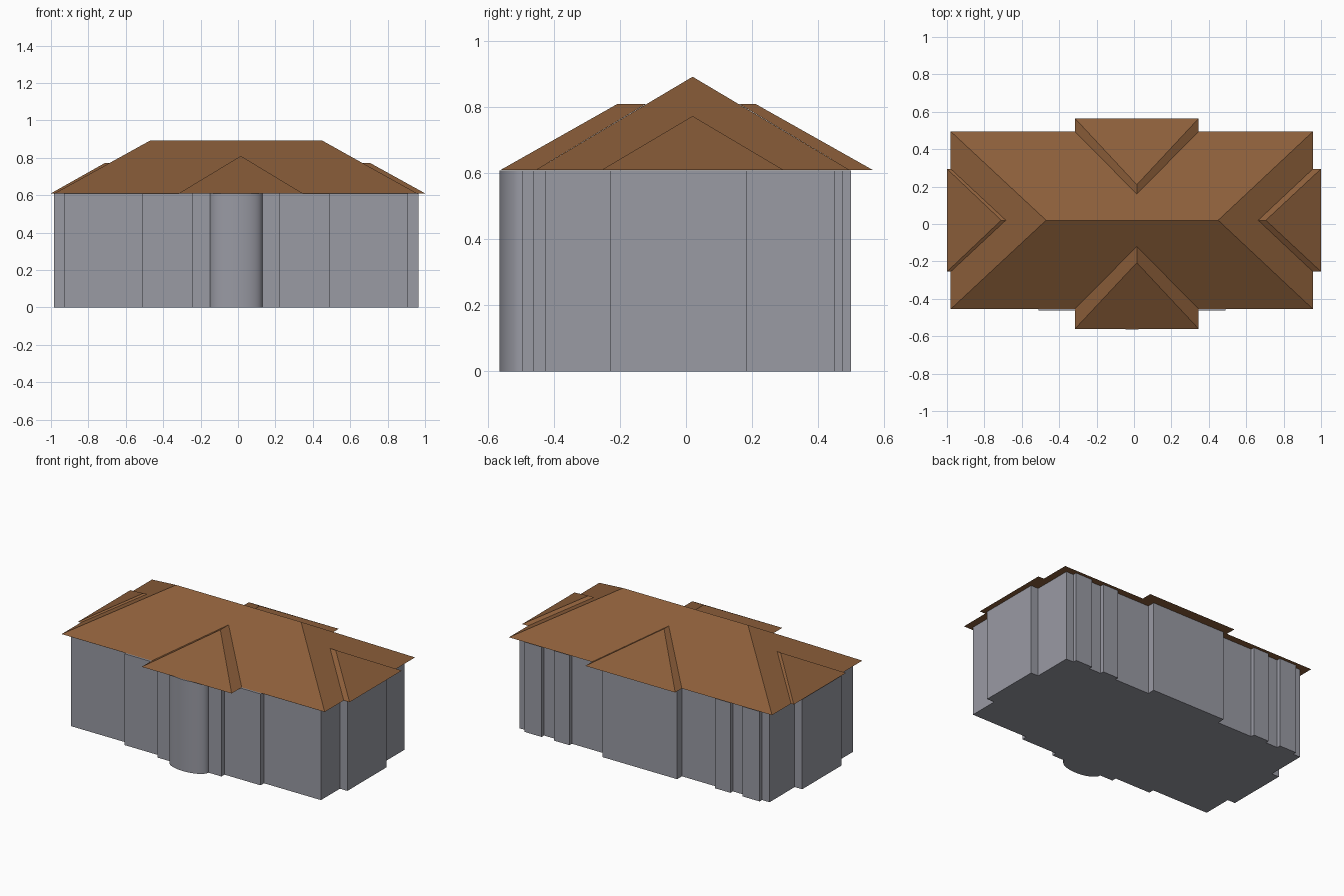
import bpy, bmesh, math

if "Cube" in bpy.data.objects:
    bpy.data.objects.remove(bpy.data.objects["Cube"])

EAVE, RIDGE = 0.61, 0.892      # roof heights
CX, CY = -0.01, 0.02           # plan centres of walls / ridge


def material(name, rgb):
    m = bpy.data.materials.new(name)
    m.diffuse_color = (*rgb, 1)
    m.use_nodes = True
    m.node_tree.nodes["Principled BSDF"].inputs["Base Color"].default_value = m.diffuse_color
    return m


WALL = material("grey_wall", (0.32, 0.325, 0.37))
ROOF = material("brown_roof", (0.26, 0.112, 0.042))


def make(name, verts, faces, mat):
    mesh = bpy.data.meshes.new(name)
    mesh.from_pydata(verts, [], faces)
    bm = bmesh.new()
    bm.from_mesh(mesh)
    bmesh.ops.recalc_face_normals(bm, faces=bm.faces)
    bm.to_mesh(mesh)
    bm.free()
    mesh.materials.append(mat)
    obj = bpy.data.objects.new(name, mesh)
    bpy.context.collection.objects.link(obj)
    return obj


def prism(name, outline, mat=WALL, top=EAVE - 0.002):
    n = len(outline)
    verts = [(x, y, z) for z in (0, top) for x, y in outline]
    sides = [(i, (i + 1) % n, n + (i + 1) % n, n + i) for i in range(n)]
    return make(name, verts, sides + [range(n), range(n, 2 * n)], mat)


# Walls: one stepped plan outline extruded up, from the front left corner
def right_half_front():
    # widths and depths of the stepped front and the elliptical bow
    bow = [(0.14 * math.sin(a), -0.495 - 0.07 * math.cos(a))
           for a in (math.pi / 2 * i / 16 for i in range(17))]
    return bow + [(0.235, -0.495), (0.235, -0.463), (0.50, -0.463), (0.50, -0.427),
                  (0.92, -0.427), (0.92, -0.228), (0.975, -0.228), (0.975, 0.185),
                  (0.92, 0.185), (0.92, 0.45)]


def right_half_back():
    pts = []
    for inner, outer in ((0.74, 0.865), (0.535, 0.65)):      # pilasters
        pts += [(outer, 0.45), (outer, 0.475), (inner, 0.475), (inner, 0.45)]
    return pts + [(0.275, 0.45), (0.275, 0.50)]              # centre bay


half = right_half_front() + right_half_back()
outline = half + [(-x, y) for x, y in reversed(half[1:])]
walls = prism("walls", [(x + CX, y) for x, y in outline])
bpy.context.view_layer.objects.active = walls
walls.select_set(True)
bpy.ops.object.shade_smooth_by_angle(angle=math.radians(25))

# Main hipped roof
x0, x1, y0, y1 = -0.98, 0.957, -0.455, 0.495
make("main_roof",
     [(x0, y0, EAVE), (x1, y0, EAVE), (x1, y1, EAVE), (x0, y1, EAVE),
      (-0.47, CY, RIDGE), (0.45, CY, RIDGE)],
     [(0, 1, 5, 4), (1, 2, 5), (2, 3, 4, 5), (3, 0, 4), (0, 3, 2, 1)], ROOF)


# Small hipped roofs over the bays: eave, main roof eave, apex, ridge end
def bay_roof(name, along_y, mid, half_w, eave, inner, apex, back, top):
    pts = [(mid - half_w, eave, EAVE), (mid + half_w, eave, EAVE),
           (mid + half_w, inner, EAVE), (mid - half_w, inner, EAVE),
           (mid, apex, top), (mid, back, top)]
    if not along_y:
        pts = [(b, a, z) for a, b, z in pts]
    make(name, pts, [(0, 1, 4), (1, 2, 5, 4), (2, 3, 5), (3, 0, 4, 5), (0, 3, 2, 1)], ROOF)


bay_roof("front_bay_roof", True, 0.015, 0.331, -0.561, y0, -0.207, -0.12, 0.81)
bay_roof("back_bay_roof", True, 0.015, 0.331, 0.565, y1, 0.21, 0.16, 0.81)
bay_roof("right_bay_roof", False, CY, 0.275, 1.0, x1, 0.705, 0.66, 0.773)
bay_roof("left_bay_roof", False, CY, 0.275, -1.0, x0, -0.71, -0.685, 0.773)
